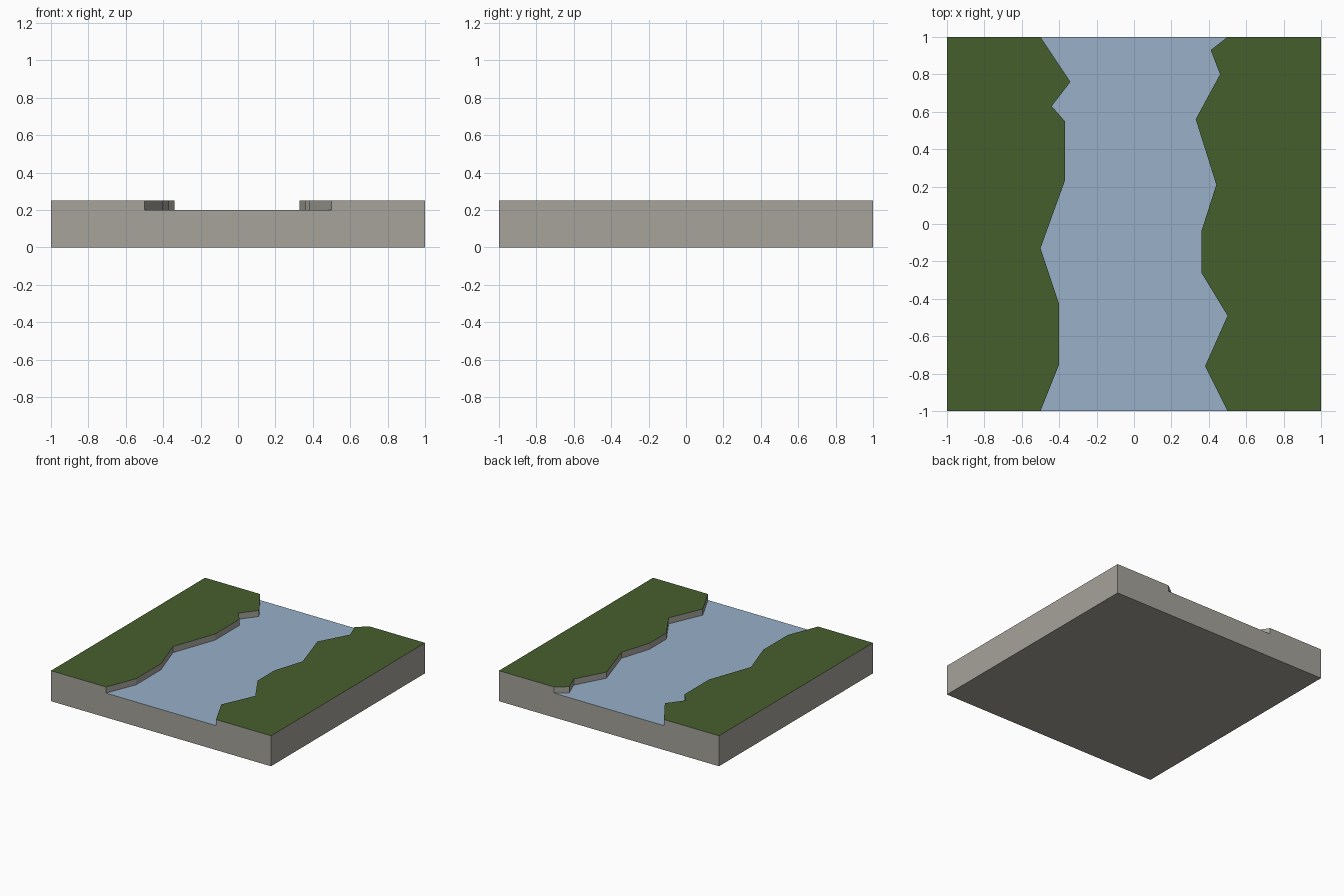
import bpy
import bmesh

cube = bpy.data.objects.get("Cube")
if cube:
    bpy.data.objects.remove(cube, do_unlink=True)

WATER_Z, BANK_Z = 0.2, 0.25


def srgb(*channels):
    def linear(c):
        c /= 255
        return c / 12.92 if c <= 0.04045 else ((c + 0.055) / 1.055) ** 2.4
    return (*[linear(c) for c in channels], 1)


def material(name, colour):
    mat = bpy.data.materials.new(name)
    mat.use_nodes = True
    mat.diffuse_color = colour
    mat.node_tree.nodes["Principled BSDF"].inputs["Base Color"].default_value = colour
    return mat


stone = material("stone", srgb(166, 163, 155))
grass = material("grass", srgb(70, 95, 45))
water = material("water", srgb(152, 176, 201))


def on_border(a, b):
    return any(a[i] == b[i] and abs(a[i]) == 1 for i in (0, 1))


def ground_part(name, outline, top_z, top_mat):
    """Coloured top, stone walls: to the ground on the border, to the water inside."""
    bm = bmesh.new()
    bm.faces.new([bm.verts.new((x, y, top_z)) for x, y in outline]).material_index = 1
    bm.faces.new([bm.verts.new((x, y, 0)) for x, y in reversed(outline)])
    for a, b in zip(outline, outline[1:] + outline[:1]):
        foot = 0 if on_border(a, b) else WATER_Z
        if foot < top_z:
            bm.faces.new([bm.verts.new(p) for p in
                          ((*a, foot), (*b, foot), (*b, top_z), (*a, top_z))])
    bmesh.ops.remove_doubles(bm, verts=bm.verts, dist=0.0001)
    mesh = bpy.data.meshes.new(name)
    bm.to_mesh(mesh)
    bm.free()
    mesh.materials.append(stone)
    mesh.materials.append(top_mat)
    obj = bpy.data.objects.new(name, mesh)
    bpy.context.collection.objects.link(obj)


# Jagged shorelines, from back to front
right_shore = [(-0.5, 1), (-0.34, 0.76), (-0.44, 0.63), (-0.37, 0.55), (-0.37, 0.23),
               (-0.5, -0.13), (-0.4, -0.43), (-0.4, -0.75), (-0.5, -1)]
left_shore = [(0.5, 1), (0.41, 0.93), (0.46, 0.8), (0.33, 0.56), (0.44, 0.21),
              (0.36, -0.04), (0.36, -0.26), (0.5, -0.49), (0.38, -0.76), (0.5, -1)]

# Outlines run counter-clockwise so every top faces up
ground_part("right_bank", [(-1, 1), (-1, -1)] + right_shore[::-1], BANK_Z, grass)
ground_part("left_bank", [(1, -1), (1, 1)] + left_shore, BANK_Z, grass)
ground_part("river", right_shore + left_shore[::-1], WATER_Z, water)
